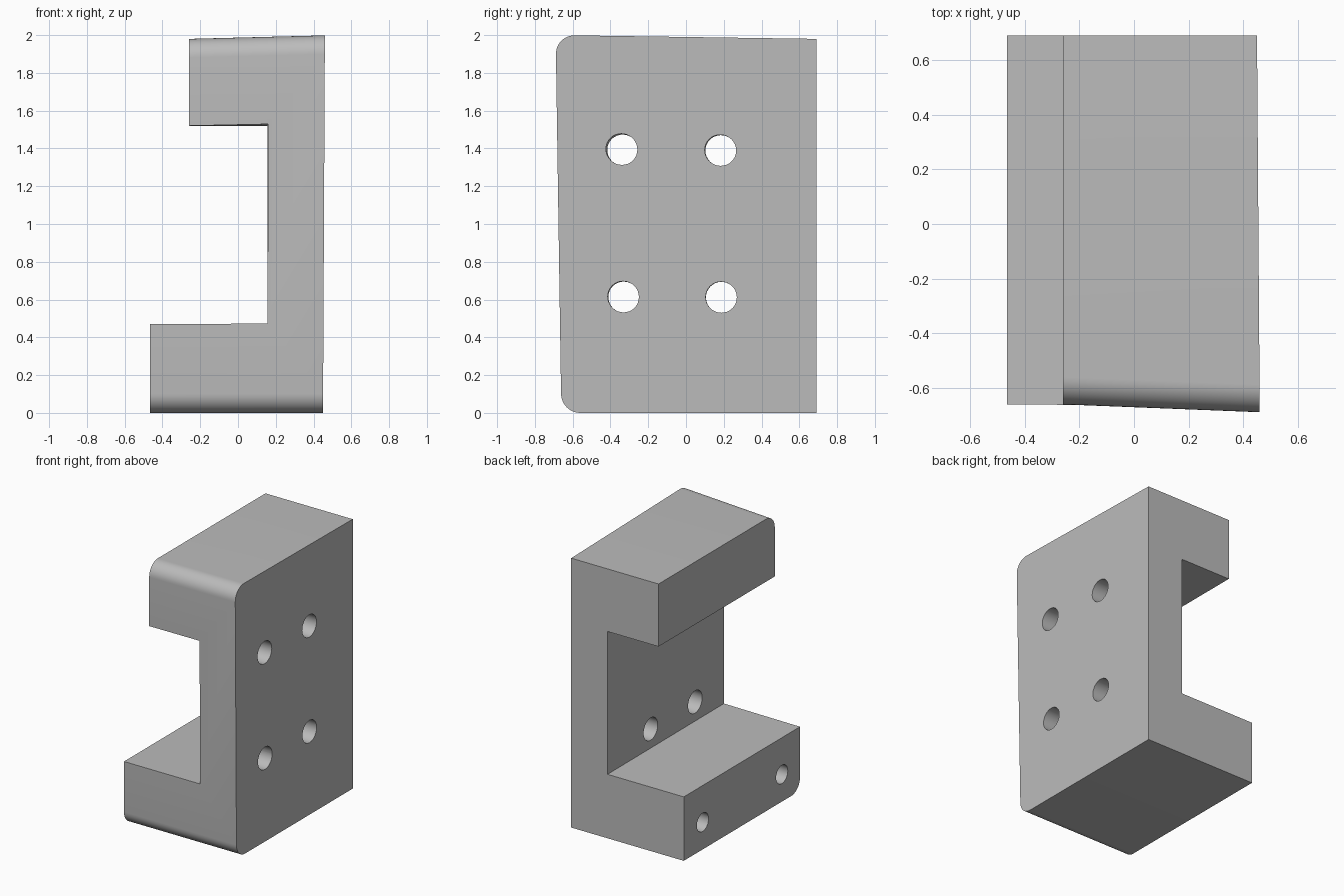
import bpy, bmesh, math
from mathutils import Vector, Matrix

cube = bpy.data.objects.get("Cube")
if cube:
    bpy.data.objects.remove(cube, do_unlink=True)

BACK, FRONT, TOP = 0.69, -0.66, 1.98
LEFT_LOW, LEFT_HIGH, WALL, RIGHT = -0.465, -0.26, 0.155, 0.45

grey = bpy.data.materials.new("plain grey")
grey.use_nodes = True
colour = (0.5, 0.5, 0.5, 1)
grey.diffuse_color = colour
grey.node_tree.nodes["Principled BSDF"].inputs["Base Color"].default_value = colour


def add_object(name, bm):
    bmesh.ops.recalc_face_normals(bm, faces=bm.faces)
    mesh = bpy.data.meshes.new(name)
    bm.to_mesh(mesh)
    bm.free()
    mesh.materials.append(grey)
    obj = bpy.data.objects.new(name, mesh)
    bpy.context.collection.objects.link(obj)
    return obj


# Clamp body: C-shaped profile, longer lower jaw, extruded front to back
profile = [(LEFT_LOW, 0), (RIGHT, 0), (RIGHT, TOP), (LEFT_HIGH, TOP),
           (LEFT_HIGH, 1.52), (WALL, 1.52), (WALL, 0.47), (LEFT_LOW, 0.47)]
bm = bmesh.new()
face = bm.faces.new([bm.verts.new((x, FRONT, z)) for x, z in profile])
extruded = bmesh.ops.extrude_face_region(bm, geom=[face])
bmesh.ops.translate(bm, vec=(0, BACK - FRONT, 0),
                    verts=[g for g in extruded["geom"] if isinstance(g, bmesh.types.BMVert)])

# Rounded front edges at the very top and bottom
rounded = [e for e in bm.edges
           if all(abs(v.co.y - FRONT) < 1e-4 for v in e.verts)
           and (all(v.co.z < 1e-4 for v in e.verts)
                or all(v.co.z > TOP - 1e-4 for v in e.verts))]
bmesh.ops.bevel(bm, geom=rounded, offset=0.1, segments=10, profile=0.5, affect='EDGES')
body = add_object("clamp_body", bm)

# Hole cutters: four through the wall, two blind ones in the lower jaw
bm = bmesh.new()


def add_drill(x0, x1, y, z, radius):
    place = Matrix.Translation(((x0 + x1) / 2, y, z)) @ Matrix.Rotation(math.pi / 2, 4, 'Y')
    bmesh.ops.create_cone(bm, cap_ends=True, segments=32, radius1=radius,
                          radius2=radius, depth=x1 - x0, matrix=place)


for y in (-0.325, 0.19):
    for z in (0.61, 1.385):
        add_drill(WALL - 0.1, RIGHT + 0.1, y, z, 0.082)
for y in (-0.45, 0.47):
    add_drill(LEFT_LOW - 0.1, LEFT_LOW + 0.5, y, 0.2, 0.068)
drills = add_object("hole_cutter", bm)
drills.hide_render = True

cut = body.modifiers.new("holes", 'BOOLEAN')
cut.operation = 'DIFFERENCE'
cut.solver = 'EXACT'
cut.object = drills
bpy.context.view_layer.objects.active = body
body.select_set(True)
drills.select_set(False)
bpy.ops.object.modifier_apply(modifier="holes")
bpy.data.objects.remove(drills, do_unlink=True)

# Slight pull of the upper front right corner, fading to the other corners
pull = Vector((0.01, -0.03, 0.02))
for v in body.data.vertices:
    u = max(0, (v.co.x - LEFT_HIGH) / (RIGHT - LEFT_HIGH))
    w = (BACK - v.co.y) / (BACK - FRONT)
    v.co += pull * (u * w * v.co.z / TOP)

bpy.ops.object.shade_smooth_by_angle(angle=math.radians(30))
